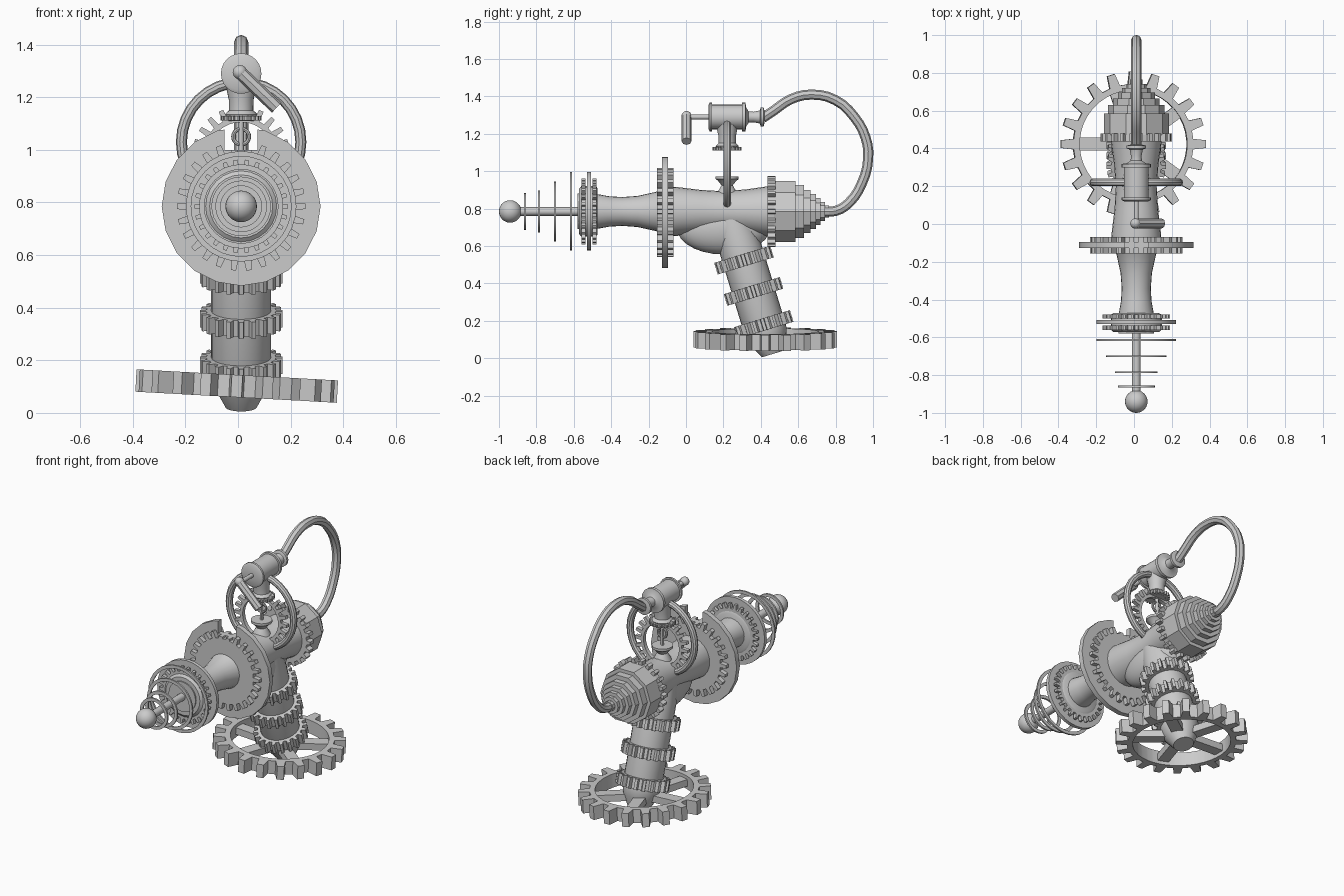
import bpy, bmesh, math
from mathutils import Vector, Matrix

if "Cube" in bpy.data.objects:
    bpy.data.objects.remove(bpy.data.objects["Cube"])

CX, CZ = 0.012, 0.785            # barrel axis
FWD = Vector((0, 1, 0))
UP = Vector((0, 0, 1))


def place(origin, axis):
    return Matrix.Translation(origin) @ Vector(axis).to_track_quat('Z', 'Y').to_matrix().to_4x4()


def finish(name, bm, mat):
    bm.transform(mat)
    bmesh.ops.recalc_face_normals(bm, faces=bm.faces[:])
    me = bpy.data.meshes.new(name)
    bm.to_mesh(me)
    bm.free()
    ob = bpy.data.objects.new(name, me)
    bpy.context.collection.objects.link(ob)
    return ob


def lathe(name, profile, origin, axis, segs=24):
    """Turned solid; profile is (distance along axis, radius)."""
    bm = bmesh.new()
    rings = [[bm.verts.new((r * math.cos(2 * math.pi * i / segs), r * math.sin(2 * math.pi * i / segs), a))
              for i in range(segs)] for a, r in profile]
    for p, q in zip(rings, rings[1:]):
        for i in range(segs):
            j = (i + 1) % segs
            bm.faces.new((p[i], p[j], q[j], q[i]))
    bm.faces.new(rings[0])
    bm.faces.new(rings[-1])
    return finish(name, bm, place(origin, axis))


def gear(name, r_in, r_body, r_tip, thick, teeth, origin, axis, spokes=0):
    """Ring with tapered teeth and optional spokes."""
    bm = bmesh.new()
    step = 2 * math.pi / teeth
    pts = []
    for t in range(teeth):
        for f, r in ((-0.28, r_body), (-0.17, r_tip), (0.17, r_tip), (0.28, r_body)):
            pts.append(((t + f) * step, r))
    rows = []
    for a, r in pts:
        c, s = math.cos(a), math.sin(a)
        rows.append([bm.verts.new((q * c, q * s, z * thick / 2))
                     for q, z in ((r_in, -1), (r, -1), (r, 1), (r_in, 1))])
    for k, p in enumerate(rows):
        q = rows[(k + 1) % len(rows)]
        for i in range(4):
            j = (i + 1) % 4
            bm.faces.new((p[i], p[j], q[j], q[i]))
    for k in range(spokes):
        m = (Matrix.Rotation(math.pi / 2 + 2 * math.pi * k / spokes, 4, 'Z')
             @ Matrix.Translation((r_in / 2 + 0.02, 0, 0))
             @ Matrix.Diagonal((r_in, 0.07, thick * 0.5, 1)))
        bmesh.ops.create_cube(bm, size=1, matrix=m)
    return finish(name, bm, place(origin, axis))


def tube(name, pts, radius, res=5):
    cu = bpy.data.curves.new(name, 'CURVE')
    cu.dimensions = '3D'
    cu.bevel_depth, cu.bevel_resolution, cu.use_fill_caps = radius, 2, True
    cu.resolution_u = res
    sp = cu.splines.new('BEZIER')
    sp.bezier_points.add(len(pts) - 1)
    for b, p in zip(sp.bezier_points, pts):
        b.co = p
        b.handle_left_type = b.handle_right_type = 'AUTO'
    ob = bpy.data.objects.new(name, cu)
    bpy.context.collection.objects.link(ob)
    bpy.ops.object.select_all(action='DESELECT')
    ob.select_set(True)
    bpy.context.view_layer.objects.active = ob
    bpy.ops.object.convert(target='MESH')


def ball(name, origin, scale):
    bm = bmesh.new()
    bmesh.ops.create_uvsphere(bm, u_segments=24, v_segments=14, radius=1)
    finish(name, bm, Matrix.Translation(origin) @ Matrix.Diagonal((*scale, 1)))


def torus(name, major, minor, origin, axis, segs=32, sides=10):
    bm = bmesh.new()
    v = []
    for i in range(segs):
        a = 2 * math.pi * i / segs
        v.append([])
        for k in range(sides):
            b = 2 * math.pi * k / sides
            r = major + minor * math.cos(b)
            v[-1].append(bm.verts.new((r * math.cos(a), r * math.sin(a), minor * math.sin(b))))
    for i in range(segs):
        for k in range(sides):
            p, q, l = v[i], v[(i + 1) % segs], (k + 1) % sides
            bm.faces.new((p[k], p[l], q[l], q[k]))
    finish(name, bm, place(origin, axis))


axis0 = Vector((CX, 0, CZ))

# Barrel
lathe("barrel", [(-0.58, 0.095), (-0.47, 0.092), (-0.41, 0.081), (-0.34, 0.077), (-0.26, 0.083),
                 (-0.16, 0.105), (-0.12, 0.13), (-0.06, 0.132), (0.08, 0.115), (0.2, 0.108),
                 (0.32, 0.118), (0.46, 0.138)], axis0, FWD)

# Muzzle rod, ball and thin rings
lathe("muzzle_rod", [(-0.92, 0.023), (-0.55, 0.023)], axis0, FWD, 16)
ball("muzzle_ball", axis0 + Vector((0, -0.94, 0)), (0.06, 0.06, 0.06))
for i, (y, r) in enumerate(((-0.86, 0.098), (-0.785, 0.113), (-0.70, 0.16), (-0.615, 0.21))):
    lo, hi = r - 0.02, r
    bm = bmesh.new()
    prof = [(lo, -0.005), (hi, -0.005), (hi, 0.005), (lo, 0.005)]
    rows = [[bm.verts.new((q * math.cos(a * math.pi / 16), q * math.sin(a * math.pi / 16), z)) for q, z in prof]
            for a in range(32)]
    for k in range(32):
        p, q = rows[k], rows[(k + 1) % 32]
        for s in range(4):
            bm.faces.new((p[s], p[(s + 1) % 4], q[(s + 1) % 4], q[s]))
    finish(f"muzzle_ring_{i}", bm, place(axis0 + Vector((0, y, 0)), FWD))

# Front flange and its gears
lathe("front_flange", [(-0.53, 0.21), (-0.508, 0.21)], axis0, FWD, 32)
lathe("front_flange_hub", [(-0.572, 0.12), (-0.56, 0.135), (-0.48, 0.135), (-0.472, 0.12)], axis0, FWD)
for s in (-1, 1):
    gear("front_flange_gear", 0.1, 0.15, 0.178, 0.022, 26, axis0 + Vector((0, -0.519 + s * 0.03, 0)), FWD)

# Large shield disc with gears, notched at the top as a sight
cut = bmesh.new()
bmesh.ops.create_cube(cut, size=1)
cutter = finish("notch_cutter", cut, Matrix.Translation((CX, -0.11, 1.11)) @ Matrix.Diagonal((0.125, 0.3, 0.22, 1)))
cutter.hide_render = True
cutter.hide_set(True)
shield = [lathe("shield_disc", [(-0.128, 0.302), (-0.096, 0.302)], axis0, FWD, 20)]
for s in (-1, 1):
    shield.append(gear("shield_gear", 0.1, 0.205, 0.245, 0.028, 26, axis0 + Vector((0, -0.112 + s * 0.03, 0)), FWD))
for ob in shield:
    mod = ob.modifiers.new("notch", 'BOOLEAN')
    mod.operation, mod.object, mod.solver = 'DIFFERENCE', cutter, 'EXACT'

# Rear gear and stepped cone
gear("rear_gear", 0.1, 0.165, 0.19, 0.042, 22, axis0 + Vector((0, 0.457, 0)), FWD)
lathe("rear_stepped_cone", [(0.47, 0.172), (0.585, 0.172), (0.585, 0.15), (0.63, 0.15), (0.63, 0.122),
                            (0.665, 0.122), (0.665, 0.098), (0.695, 0.098), (0.695, 0.075), (0.72, 0.075),
                            (0.72, 0.053), (0.742, 0.053), (0.742, 0.033), (0.765, 0.033)], axis0, FWD, 10)

# Underside blister
ball("underside_blister", (CX, 0.2, 0.70), (0.1, 0.25, 0.145))

# Grip and its gear bands
down = Vector((0, 0.292, -0.956)).normalized()
g0 = Vector((CX, 0.31, 0.525))
lathe("grip", [(-0.25, 0.1), (-0.12, 0.114), (0.4, 0.114), (0.45, 0.1), (0.525, 0.06)], g0, down)
for i, t in enumerate((0, 0.175, 0.36)):
    gear(f"grip_gear_{i}", 0.09, 0.132, 0.157, 0.065, 20, g0 + down * t, down)

# Base gear with spokes
gear("base_gear", 0.285, 0.318, 0.384, 0.085, 20, (-0.005, 0.423, 0.102), (0.055, 0, 1), 5)

# Hoop and upright gear above the barrel
V = Vector((CX, 0.22, 0))
torus("hoop", 0.227, 0.021, V + UP * 1.03, FWD)
gear("upright_gear", 0.125, 0.145, 0.185, 0.025, 22, V + UP * 0.98, FWD)

# Valve: pedestal, stem, eyelet, neck and body
lathe("valve_pedestal", [(0.86, 0.06), (0.89, 0.05), (0.925, 0.03), (0.95, 0.05), (0.958, 0.062),
                         (0.973, 0.062), (0.973, 0.02)], V, UP)
lathe("valve_stem", [(0.96, 0.01), (1.12, 0.01)], V, UP, 12)
torus("valve_eyelet", 0.03, 0.008, V + UP * 1.05, FWD, 20, 8)
gear("valve_collar", 0.03, 0.066, 0.078, 0.018, 22, V + UP * 1.12, UP)
lathe("valve_neck", [(1.11, 0.05), (1.135, 0.062), (1.15, 0.046), (1.19, 0.047), (1.25, 0.06)], V, UP)
lathe("valve_body", [(0.03, 0.013), (0.12, 0.013), (0.12, 0.064), (0.127, 0.077), (0.14, 0.077), (0.14, 0.066),
                     (0.3, 0.066), (0.3, 0.077), (0.318, 0.077), (0.322, 0.05), (0.335, 0.03), (0.36, 0.028),
                     (0.395, 0.035), (0.4, 0.052), (0.415, 0.052), (0.42, 0.03)], (CX, 0, 1.29), FWD)
lathe("crank_pin", [(0, 0.013), (0.05, 0.013)], (CX, 0, 1.29), FWD, 12)
tube("crank_handle", [(CX - 0.005, 0.003, 1.295), (0.147, 0.003, 1.16)], 0.026, 1)
ball("crank_end", (CX - 0.005, 0.003, 1.295), (0.027, 0.027, 0.027))

# Hose from the valve back to the cone
tube("hose", [(CX, y, z) for y, z in ((0.41, 1.285), (0.47, 1.325), (0.56, 1.385), (0.67, 1.41), (0.80, 1.38),
                                      (0.90, 1.29), (0.96, 1.18), (0.974, 1.07), (0.94, 0.935), (0.87, 0.83),
                                      (0.80, 0.788), (0.73, 0.785))], 0.027, 3)

# Smooth shading with sharp edges kept
bpy.ops.object.select_all(action='DESELECT')
for ob in bpy.context.scene.objects:
    if ob.type == 'MESH' and not ob.hide_render:
        ob.select_set(True)
        bpy.context.view_layer.objects.active = ob
bpy.ops.object.shade_smooth_by_angle(angle=math.radians(30))
